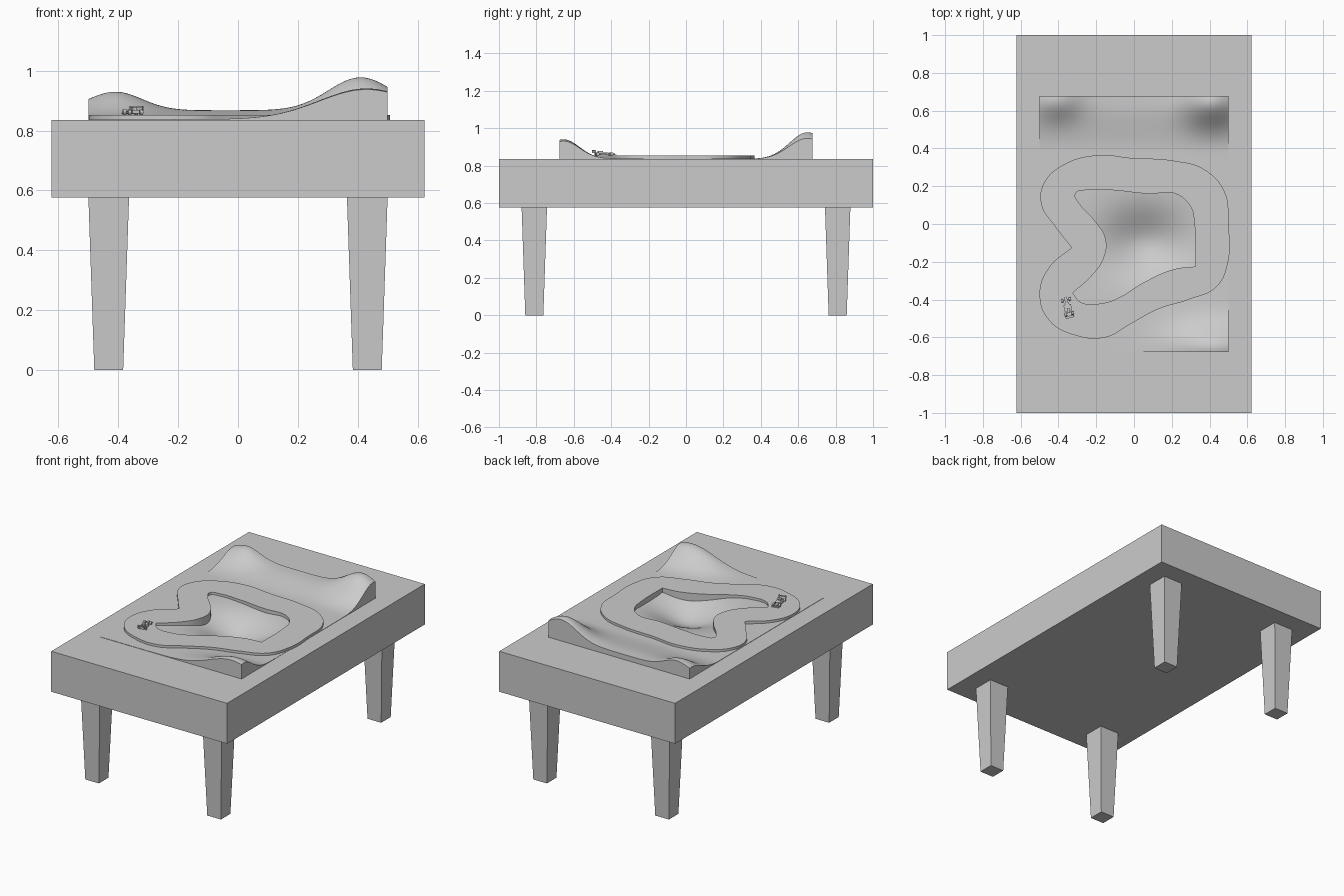
import bpy, bmesh, math
from mathutils import Matrix, Vector

if "Cube" in bpy.data.objects:
    bpy.data.objects.remove(bpy.data.objects["Cube"])

grey = bpy.data.materials.new("plain grey")
grey.use_nodes = True
colour = (0.6, 0.6, 0.6, 1)
grey.diffuse_color = colour
grey.node_tree.nodes["Principled BSDF"].inputs["Base Color"].default_value = colour

TOP = 0.836        # table surface
TRACK_TOP = 0.853  # road surface


def add_object(name, mesh):
    obj = bpy.data.objects.new(name, mesh)
    bpy.context.collection.objects.link(obj)
    mesh.materials.clear()
    mesh.materials.append(grey)
    return obj


def from_bmesh(name, bm):
    bmesh.ops.recalc_face_normals(bm, faces=bm.faces)
    mesh = bpy.data.meshes.new(name)
    bm.to_mesh(mesh)
    bm.free()
    return add_object(name, mesh)


def add_box(bm, low, high, end_scale=1.0, axis=2):
    """Box between two corners; its low end along an axis can be tapered."""
    low, high = Vector(low), Vector(high)
    mid, size = (low + high) / 2, high - low
    verts = bmesh.ops.create_cube(bm, size=1)["verts"]
    for v in verts:
        k = end_scale if v.co[axis] < 0 else 1
        v.co = Vector(c * s * (1 if i == axis else k)
                      for i, (c, s) in enumerate(zip(v.co, size))) + mid
    return verts


def box(name, low, high, **taper):
    bm = bmesh.new()
    add_box(bm, low, high, **taper)
    return from_bmesh(name, bm)


# Table slab with a pocket that leaves room for the sunken ground
slab = box("table_top", (-0.623, -1, 0.577), (0.623, 1, TOP))
cutter = box("pocket_cutter", (-0.42, -0.5, 0.65), (0.42, 0.3, 1))
cutter.hide_render = True
cutter.hide_viewport = True
pocket = slab.modifiers.new("pocket", "BOOLEAN")
pocket.operation = "DIFFERENCE"
pocket.solver = "EXACT"
pocket.object = cutter

# Tapered legs
for side, sx in (("left", 1), ("right", -1)):
    for end, sy in (("front", -1), ("back", 1)):
        x, y, r = sx * 0.432, sy * 0.811, 0.068
        box(f"{end}_{side}_leg", (x - r, y - r, 0), (x + r, y + r, 0.58),
            end_scale=0.71)


# Landscape: hills along both ends and a hollow inside the circuit
def bump(x, y, cx, cy, rx, ry):
    return math.exp(-((x - cx) / rx) ** 2 / 2 - ((y - cy) / ry) ** 2 / 2)


def ground(x, y):
    t = min(max((y - 0.38) / 0.26, 0), 1)
    ridge = 0.03 * t * t * (3 - 2 * t)
    hills = (0.11 * bump(x, y, 0.41, 0.65, 0.108, 0.09)
             + 0.062 * bump(x, y, -0.41, 0.66, 0.09, 0.075)
             + 0.103 * bump(x, y, 0.43, -0.655, 0.16, 0.085))
    hollow = 0.1 * bump(x, y, 0.06, -0.1, 0.15, 0.12)
    return TOP + 0.002 + ridge + hills - hollow


bm = bmesh.new()
bmesh.ops.create_grid(bm, x_segments=80, y_segments=108, size=0.5)
for v in bm.verts:
    v.co.y *= 1.355
    v.co.z = ground(v.co.x, v.co.y)
for f in bm.faces:
    f.smooth = True
rim = [e for e in bm.edges if e.is_boundary]
skirt = bmesh.ops.extrude_edge_only(bm, edges=rim)["geom"]
for v in skirt:
    if isinstance(v, bmesh.types.BMVert):
        v.co.z = 0.7
landscape = from_bmesh("landscape", bm)
bpy.context.view_layer.objects.active = landscape
landscape.select_set(True)
bpy.ops.object.shade_smooth_by_angle(angle=math.radians(40))
landscape.select_set(False)

# Racing circuit: two closed outlines in hundredths, with a few sharp corners
OUTER = [(-19, 36.5), (-2, 35), (21, 33.5), (37, 29), (48, 17), (50, 0),
         (50, -19), (44, -33), (29, -40), (13, -45), (-2, -53), (-15, -60),
         (-31, -59), (-45, -51), (-50, -37), (-45, -23), (-33, -12.5),
         (-42, -1), (-49, 10), (-48, 21), (-38, 31)]
INNER = [(-31, 16), (-25, 18), (-13, 18), (8, 16), (22, 16), (30, 9),
         (32, 0), (32.5, -22.5), (21, -24), (5, -31), (-8, -39), (-17, -42),
         (-28, -41.5), (-32.5, -36.5), (-22, -27), (-16, -18), (-15, -8),
         (-21, 2), (-29, 11)]
SHARP = {(-33, -12.5), (32.5, -22.5), (-32.5, -36.5)}

curve = bpy.data.curves.new("circuit_outline", "CURVE")
curve.dimensions = "2D"
curve.fill_mode = "BOTH"
curve.resolution_u = 8
curve.extrude = 0.07
for outline in (OUTER, INNER):
    spline = curve.splines.new("BEZIER")
    spline.bezier_points.add(len(outline) - 1)
    spline.use_cyclic_u = True
    for point, xy in zip(spline.bezier_points, outline):
        point.co = (xy[0] / 100, xy[1] / 100, 0)
        kind = "VECTOR" if xy in SHARP else "AUTO"
        point.handle_left_type = point.handle_right_type = kind
outline_obj = bpy.data.objects.new("circuit_outline", curve)
bpy.context.collection.objects.link(outline_obj)
bpy.context.view_layer.update()
graph = bpy.context.evaluated_depsgraph_get()
road_mesh = bpy.data.meshes.new_from_object(outline_obj.evaluated_get(graph))
bpy.data.objects.remove(outline_obj)
road = add_object("race_track", road_mesh)
road.location.z = TRACK_TOP - 0.07
bpy.context.view_layer.objects.active = road
road.select_set(True)
bpy.ops.object.shade_smooth_by_angle(angle=math.radians(30))
road.select_set(False)

# Toy racing car, nose towards +y
bm = bmesh.new()
add_box(bm, (-0.012, -0.05, 0.004), (0.012, 0.02, 0.016))         # body
nose = add_box(bm, (-0.009, 0.018, 0.004), (0.009, 0.058, 0.012))
for v in nose:
    if v.co.y > 0.05:
        v.co.x *= 0.5
add_box(bm, (-0.007, -0.035, 0.015), (0.007, -0.008, 0.026))      # engine cover
add_box(bm, (-0.024, 0.052, 0.003), (0.024, 0.062, 0.006))        # front wing
add_box(bm, (-0.023, -0.062, 0.024), (0.023, -0.05, 0.027))       # rear wing
for s in (-1, 1):
    add_box(bm, (s * 0.022 - 0.001, -0.062, 0.014),
            (s * 0.022 + 0.001, -0.05, 0.03))                     # wing ends
    add_box(bm, (s * 0.015 - 0.005, -0.026, 0.004),
            (s * 0.015 + 0.005, 0.01, 0.013))                     # side pods
    for y in (-0.04, 0.036):
        turn = (Matrix.Translation((s * 0.02, y, 0.009))
                @ Matrix.Rotation(math.pi / 2, 4, "Y"))
        bmesh.ops.create_cone(bm, cap_ends=True, segments=12, radius1=0.009,
                              radius2=0.009, depth=0.011, matrix=turn)
for y in (-0.04, 0.036):
    add_box(bm, (-0.02, y - 0.002, 0.007), (0.02, y + 0.002, 0.01))  # axles
car = from_bmesh("toy_car", bm)
car.location = (-0.352, -0.437, TRACK_TOP)
car.rotation_euler.z = math.radians(13)
